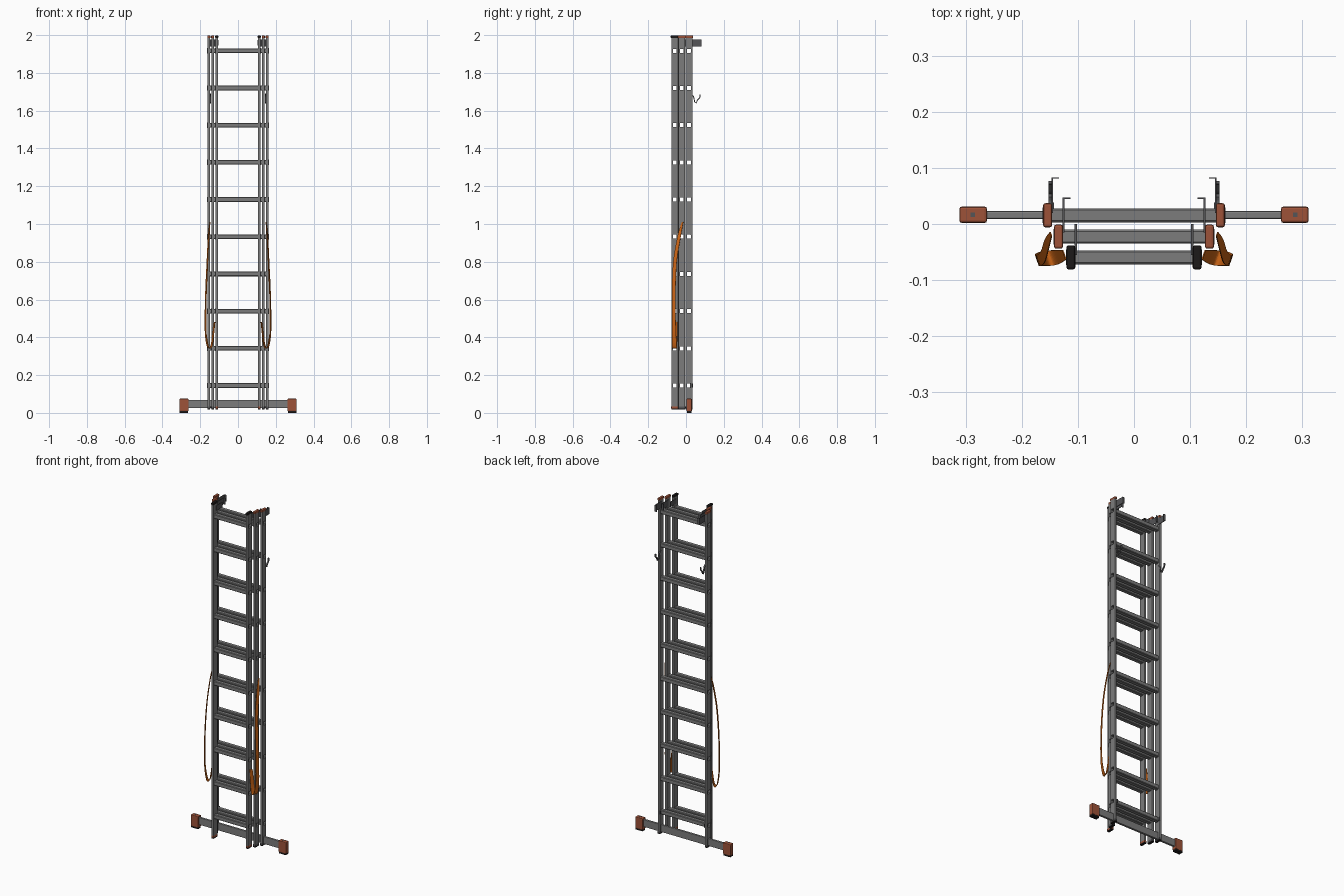
import bpy, bmesh, math
from mathutils import Vector

if "Cube" in bpy.data.objects:
    bpy.data.objects.remove(bpy.data.objects["Cube"])


def material(name, rgb):
    m = bpy.data.materials.new(name)
    m.diffuse_color = (*rgb, 1)
    m.use_nodes = True
    m.node_tree.nodes["Principled BSDF"].inputs["Base Color"].default_value = m.diffuse_color
    return m


METAL = material("aluminium_grey", (0.2, 0.2, 0.2))
STEEL = material("dark_steel", (0.09, 0.09, 0.095))
RUST = material("rust_plastic", (0.34, 0.085, 0.04))
BLACK = material("black_rubber", (0.012, 0.01, 0.01))
ORANGE = material("orange_webbing", (0.60, 0.13, 0.008))


def make(name, bm, mat):
    bmesh.ops.recalc_face_normals(bm, faces=bm.faces)
    me = bpy.data.meshes.new(name)
    bm.to_mesh(me)
    bm.free()
    me.materials.append(mat)
    ob = bpy.data.objects.new(name, me)
    bpy.context.collection.objects.link(ob)
    return ob


def add_box(bm, lo, hi, bevel=0.0, z_only=False):
    """Box between two corners, optionally bevelled (all edges or upright edges)."""
    b = bmesh.new()
    bmesh.ops.create_cube(b, size=1)
    for v in b.verts:
        v.co = Vector([(lo[i] + hi[i]) / 2 + v.co[i] * (hi[i] - lo[i]) for i in range(3)])
    if bevel:
        edges = [e for e in b.edges
                 if not z_only or abs(e.verts[0].co.z - e.verts[1].co.z) > 1e-4]
        bmesh.ops.bevel(b, geom=edges, offset=bevel, segments=2, affect='EDGES', profile=0.5)
    me = bpy.data.meshes.new("part")
    b.to_mesh(me)
    b.free()
    bm.from_mesh(me)
    bpy.data.meshes.remove(me)


def box(name, lo, hi, mat, bevel=0.0, z_only=False):
    bm = bmesh.new()
    add_box(bm, lo, hi, bevel, z_only)
    return make(name, bm, mat)


def sided(s, x0, x1):
    """Order an x range after mirroring by side s."""
    return min(s * x0, s * x1), max(s * x0, s * x1)


RUNG_Z = [0.145 + 0.1969 * i for i in range(10)]
RUNG_HALF, HOLE_HALF = 0.0125, 0.0105


def rung_ring(bm, x, y, z, h, c):
    """Square ring with clipped corners."""
    pts = [(h, h - c), (h - c, h), (c - h, h), (-h, h - c),
           (-h, c - h), (c - h, -h), (h - c, -h), (h, c - h)]
    return [bm.verts.new((x, y + a, z + b)) for a, b in pts]


def rungs(name, x, y):
    """Ten hollow rungs, open at both ends and flared outside the rails."""
    bm = bmesh.new()
    for z in RUNG_Z:
        stations = [(-x - 0.002, HOLE_HALF), (-x - 0.002, RUNG_HALF + 0.002),
                    (-x, RUNG_HALF), (x, RUNG_HALF),
                    (x + 0.002, RUNG_HALF + 0.002), (x + 0.002, HOLE_HALF)]
        rings = [rung_ring(bm, sx, y, z, h, 0.003 if h >= RUNG_HALF else 0.001)
                 for sx, h in stations]
        for a, b in zip(rings, rings[1:] + rings[:1]):
            for i in range(8):
                j = (i + 1) % 8
                bm.faces.new((a[i], a[j], b[j], b[i]))
    make(name, bm, METAL)


def rail(name, xc, y):
    """Upright with square openings where the rungs pass through."""
    ob = box(name, (xc - 0.007, y - 0.0185, 0.03), (xc + 0.007, y + 0.0185, 1.988),
             METAL, 0.002, True)
    bm = bmesh.new()
    for z in RUNG_Z:
        add_box(bm, (xc - 0.03, y - 0.012, z - 0.012), (xc + 0.03, y + 0.012, z + 0.012))
    cutter = make("rung_cutter", bm, METAL)
    cutter.hide_render = True
    mod = ob.modifiers.new("rung_holes", 'BOOLEAN')
    mod.operation, mod.solver, mod.object = 'DIFFERENCE', 'EXACT', cutter
    dg = bpy.context.evaluated_depsgraph_get()
    mesh = bpy.data.meshes.new_from_object(ob.evaluated_get(dg))
    ob.modifiers.clear()
    ob.data = mesh
    bpy.data.objects.remove(cutter)


# Three nested ladder sections: name, rail x, section y, top cap colour
SECTIONS = [("back", 0.154, 0.0155, RUST), ("middle", 0.1345, -0.0225, RUST),
            ("front", 0.1125, -0.0595, BLACK)]
for name, x, y, cap in SECTIONS:
    rungs(name + "_rungs", x + 0.007, y)
    for s, side in ((-1, "left"), (1, "right")):
        rail(f"{name}_{side}_rail", s * x, y)
        # Plastic end caps and rubber soles
        box(f"{name}_{side}_top_cap", (s * x - 0.008, y - 0.0215, 1.984),
            (s * x + 0.008, y + 0.0215, 1.998), cap, 0.004)
        box(f"{name}_{side}_foot", (s * x - 0.0075, y - 0.019, 0.022),
            (s * x + 0.0075, y + 0.019, 0.034), RUST if name == "front" else STEEL, 0.002)
        box(f"{name}_{side}_sole", (s * x - 0.007, y - 0.0185, 0.017),
            (s * x + 0.007, y + 0.0185, 0.0225), BLACK)

# Stabiliser bar with plastic end feet
box("stabiliser_bar", (-0.29, 0.009, 0.025), (0.29, 0.023, 0.068), METAL, 0.003)
for s, side in ((-1, "left"), (1, "right")):
    x0, x1 = sided(s, 0.262, 0.311)
    box(side + "_stabiliser_foot", (x0, 0.002, 0.008), (x1, 0.031, 0.075), RUST, 0.004)
    box(side + "_stabiliser_sole", (x0 + 0.002, 0.004, 0.0), (x1 - 0.002, 0.029, 0.01), BLACK)
    xc = s * 0.287
    box(side + "_foot_screw", (xc - 0.004, 0.0125, 0.074), (xc + 0.004, 0.0205, 0.076), STEEL)


def strip(name, path, width_axis, thickness, mat):
    """Flat band along path points (x, y, z, half width), given solid thickness."""
    bm = bmesh.new()
    rows = []
    for x, y, z, h in path:
        p, w = Vector((x, y, z)), Vector(width_axis) * h
        rows.append((bm.verts.new(p - w), bm.verts.new(p + w)))
    for a, b in zip(rows, rows[1:]):
        bm.faces.new((a[0], a[1], b[1], b[0]))
    ob = make(name, bm, mat)
    mod = ob.modifiers.new("thickness", 'SOLIDIFY')
    mod.thickness, mod.offset = thickness, 0
    return ob


def smooth_path(pts, n=6):
    """Catmull-Rom sampling through the control points."""
    p = [Vector(q) for q in pts]
    p = [p[0]] + p + [p[-1]]
    out = []
    for a, b, c, d in zip(p, p[1:], p[2:], p[3:]):
        for i in range(n):
            t = i / n
            out.append(0.5 * (2 * b + (c - a) * t + (2 * a - 5 * b + 4 * c - d) * t * t
                              + (3 * b - a - 3 * c + d) * t ** 3))
    return out + [p[-1]]


STRAP = [(0.148, -0.018, 1.01, 0.004), (0.155, -0.035, 0.94, 0.009),
         (0.162, -0.058, 0.80, 0.010), (0.170, -0.065, 0.62, 0.010),
         (0.172, -0.064, 0.45, 0.011), (0.164, -0.062, 0.37, 0.013),
         (0.152, -0.061, 0.343, 0.014), (0.138, -0.059, 0.365, 0.013),
         (0.124, -0.055, 0.48, 0.009)]
for s, side in ((-1, "left"), (1, "right")):
    # Hanging webbing strap
    strip(side + "_strap", [(s * q[0], q[1], q[2], q[3]) for q in smooth_path(STRAP)],
          Vector((s * 0.35, 1, 0)).normalized(), 0.002, ORANGE)

    # Guide brackets at the top of the back and middle sections
    for name, x, y0, y1 in (("back", 0.1455, 0.02, 0.083), ("middle", 0.1255, -0.015, 0.047)):
        bm = bmesh.new()
        a, b = sided(s, x - 0.0015, x + 0.0015)
        add_box(bm, (a, y0, 1.94), (b, y1, 1.978))
        a, b = sided(s, x - 0.012, x + 0.0015)
        add_box(bm, (a, y1 - 0.002, 1.94), (b, y1, 1.978))
        make(f"{name}_{side}_guide", bm, STEEL)

    # Catch hook behind the back rail
    x = s * 0.148
    hook = [(x, 0.025, 1.69, 0.004), (x, 0.040, 1.675, 0.004), (x, 0.046, 1.645, 0.004),
            (x, 0.054, 1.640, 0.004), (x, 0.060, 1.655, 0.004), (x, 0.073, 1.668, 0.004),
            (x, 0.074, 1.685, 0.004)]
    strip(side + "_hook", hook, (1, 0, 0), 0.005, STEEL)
    # Small latch plates low on the rails and between the nested sections
    a, b = sided(s, 0.143, 0.149)
    box(side + "_latch", (a, 0.02, 0.135), (b, 0.038, 0.155), STEEL)
    a, b = sided(s, 0.102, 0.106)
    box(side + "_front_guide", (a, -0.055, 1.945), (b, 0.0, 1.975), STEEL)
